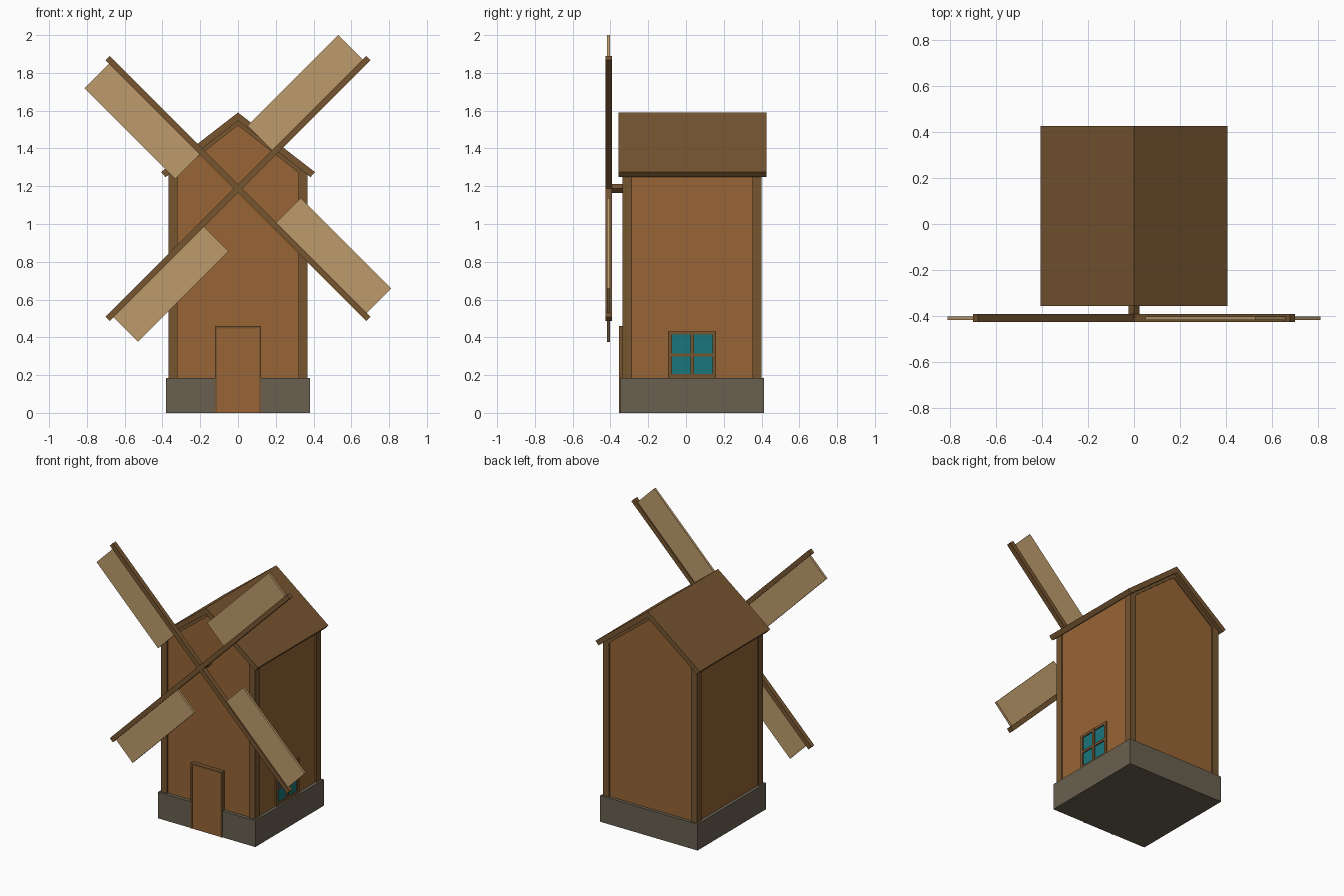
import bpy, bmesh, math
from mathutils import Matrix, Vector

if "Cube" in bpy.data.objects:
    bpy.data.objects.remove(bpy.data.objects["Cube"])


def mat(name, r, g, b):
    m = bpy.data.materials.new(name)
    m.diffuse_color = (r, g, b, 1)
    m.use_nodes = True
    m.node_tree.nodes["Principled BSDF"].inputs["Base Color"].default_value = m.diffuse_color
    return m


PLANK = mat("plank", 0.31, 0.13, 0.035)
TRIM = mat("trim", 0.18, 0.09, 0.03)
CANVAS = mat("canvas", 0.51, 0.33, 0.15)
STONE = mat("stone", 0.14, 0.115, 0.08)
GLASS = mat("glass", 0.01, 0.18, 0.2)


def finish(name, bm, material):
    bmesh.ops.recalc_face_normals(bm, faces=bm.faces)
    me = bpy.data.meshes.new(name)
    bm.to_mesh(me)
    bm.free()
    me.materials.append(material)
    ob = bpy.data.objects.new(name, me)
    bpy.context.collection.objects.link(ob)
    return ob


def box(name, x, y, z, material, turn=None):
    """Box from (min, max) ranges, optionally transformed by a matrix."""
    bm = bmesh.new()
    bmesh.ops.create_cube(bm, size=1)
    for v in bm.verts:
        v.co = Vector([(a + b) / 2 + c * (b - a) for (a, b), c in zip((x, y, z), v.co)])
    if turn:
        bm.transform(turn)
    return finish(name, bm, material)


def prism(name, pts, y0, y1, material):
    """Extrude an x-z outline from y0 to y1."""
    bm = bmesh.new()
    f = bm.faces.new([bm.verts.new((x, y0, z)) for x, z in pts])
    ext = bmesh.ops.extrude_face_region(bm, geom=[f])["geom"]
    bmesh.ops.translate(bm, vec=(0, y1 - y0, 0),
                        verts=[v for v in ext if isinstance(v, bmesh.types.BMVert)])
    return finish(name, bm, material)


SLOPE = 0.78
FRONT, BACK = -0.335, 0.401   # outer faces of the corner posts
SIDE = 0.367

# Stone base
box("stone_base", (-0.38, 0.38), (-0.35, 0.414), (0, 0.185), STONE)

# Plank walls with gables
w = SIDE - 0.01
prism("walls", [(-w, 0.15), (w, 0.15), (w, 1.55 - SLOPE * w), (0, 1.55), (-w, 1.55 - SLOPE * w)],
      FRONT + 0.01, BACK - 0.01, PLANK)

# Corner posts and gable rafters
for end, y0 in (("front", FRONT), ("back", BACK - 0.05)):
    for side, s in (("left", -1), ("right", 1)):
        prism(f"{end}_{side}_post",
              [(s * 0.319, 0.17), (s * SIDE, 0.17), (s * SIDE, 1.55 - SLOPE * SIDE),
               (s * 0.319, 1.55 - SLOPE * 0.319)], y0, y0 + 0.05, TRIM)
    prism(f"{end}_rafters",
          [(0, 1.55), (-SIDE, 1.55 - SLOPE * SIDE), (-SIDE, 1.522 - SLOPE * SIDE), (0, 1.522),
           (SIDE, 1.522 - SLOPE * SIDE), (SIDE, 1.55 - SLOPE * SIDE)], y0, y0 + 0.05, TRIM)

# Gabled roof
prism("roof", [(0, 1.59), (-0.407, 1.275), (-0.384, 1.248), (0, 1.546), (0.384, 1.248), (0.407, 1.275)],
      -0.358, 0.427, TRIM)

# Door with thin frame
box("door", (-0.112, 0.112), (-0.352, -0.31), (0, 0.449), PLANK)
for side, s in (("left", -1), ("right", 1)):
    box(f"door_{side}_jamb", tuple(sorted((s * 0.11, s * 0.123))), (-0.356, -0.31), (0, 0.46), TRIM)
box("door_lintel", (-0.111, 0.111), (-0.356, -0.31), (0.448, 0.46), TRIM)

# Window on the right wall: glass behind a four-pane frame
box("window_glass", (0.34, 0.36), (-0.09, 0.155), (0.186, 0.425), GLASS)
for i, (a, b) in enumerate(((-0.095, -0.075), (0.023, 0.043), (0.139, 0.159))):
    box(f"window_upright_{i}", (0.34, 0.368), (a, b), (0.18, 0.432), TRIM)
for i, (a, b) in enumerate(((0.18, 0.205), (0.298, 0.315), (0.414, 0.432))):
    box(f"window_rail_{i}", (0.34, 0.3675), (-0.094, 0.158), (a, b), TRIM)

# Sails: diamond axle, crossed spars, and one canvas panel per arm
HUB = 1.188
prism("axle", [(-0.025, HUB), (0, HUB - 0.025), (0.025, HUB), (0, HUB + 0.025)], -0.41, -0.31, TRIM)
for k in range(4):
    turn = Matrix.Translation((0, 0, HUB)) @ Matrix.Rotation(-math.radians(45 + 90 * k), 4, "Y")
    if k < 2:
        box(f"spar_{k}", (-0.977, 0.977), (-0.427, -0.393), (-0.016, 0.016), TRIM, turn)
    box(f"sail_{k}", (0.27, 0.949), (-0.418, -0.402), (0.014, 0.199), CANVAS, turn)
